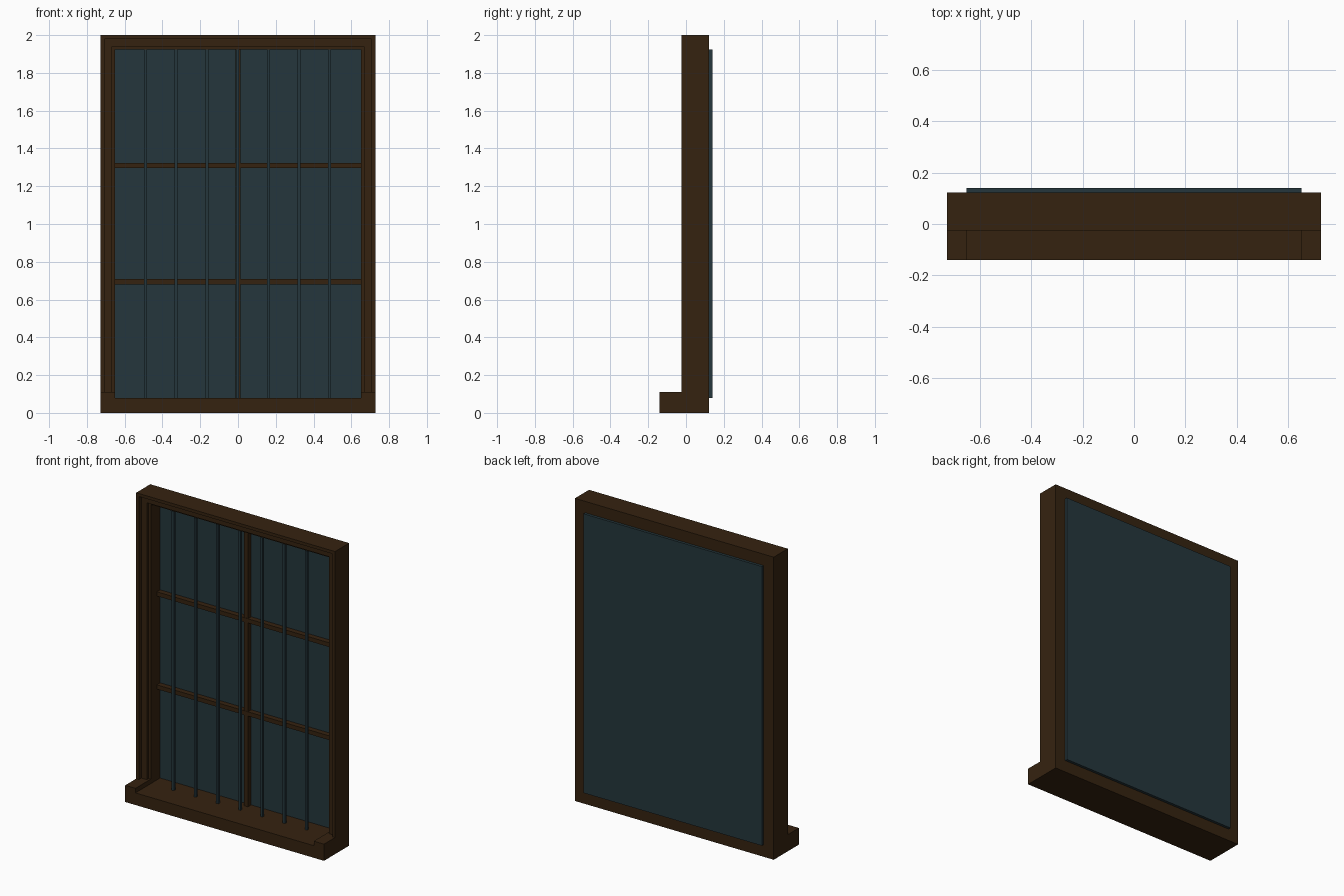
import bpy, bmesh

if "Cube" in bpy.data.objects:
    bpy.data.objects.remove(bpy.data.objects["Cube"])

def material(name, col):
    m = bpy.data.materials.new(name)
    m.diffuse_color = (*col, 1)
    m.use_nodes = True
    m.node_tree.nodes["Principled BSDF"].inputs["Base Color"].default_value = m.diffuse_color
    return m

WOOD = material("dark wood", (0.036, 0.0165, 0.005))
GLASS = material("dark blue glass", (0.018, 0.037, 0.045))

def finish(name, bm, mat):
    bmesh.ops.recalc_face_normals(bm, faces=bm.faces)
    me = bpy.data.meshes.new(name)
    bm.to_mesh(me)
    bm.free()
    me.materials.append(mat)
    ob = bpy.data.objects.new(name, me)
    bpy.context.collection.objects.link(ob)
    return ob

def box(name, x, y, z, mat):
    """Box from (min, max) ranges on each axis."""
    bm = bmesh.new()
    bmesh.ops.create_cube(bm, size=1)
    for v in bm.verts:
        for i, (a, b) in enumerate((x, y, z)):
            v.co[i] = (a + b) / 2 + v.co[i] * (b - a)
    return finish(name, bm, mat)

HALF, TOP, INSET = 0.727, 2.0, 0.075
INNER = HALF - INSET
FRONT, BACK = -0.14, 0.122
SILL, EAR = 0.08, 0.11
HEAD = TOP - INSET

# Stepped frame: one (inset, depth) section mitred round the two jambs and head
section = [(0, -0.025), (0.02, -0.025), (0.02, 0.0), (0.06, 0.0),
           (0.06, 0.02), (INSET, 0.02), (INSET, BACK), (0, BACK)]
bm = bmesh.new()
rings = []
for side, top in ((-1, False), (-1, True), (1, True), (1, False)):
    rings.append([bm.verts.new((side * (HALF - i), y, TOP - i if top else EAR))
                  for i, y in section])
n = len(section)
for a, b in zip(rings, rings[1:]):
    for k in range(n):
        bm.faces.new((a[k], a[(k + 1) % n], b[(k + 1) % n], b[k]))
bm.faces.new(rings[0])
bm.faces.new(rings[-1])
finish("stepped_frame", bm, WOOD)

# Sill with raised end blocks under the jambs
box("sill", (-INNER, INNER), (FRONT, BACK), (0, SILL), WOOD)
for side, label in ((-1, "left"), (1, "right")):
    xs = sorted((side * INNER, side * HALF))
    box(f"sill_end_{label}", xs, (FRONT, BACK), (0, EAR), WOOD)

# Glass pane, standing slightly proud of the back
box("glass_pane", (-INNER, INNER), (0.118, 0.14), (SILL, HEAD), GLASS)

# Wooden glazing bars in front of the glass
box("mullion", (-0.014, 0.014), (0.085, 0.12), (SILL, HEAD), WOOD)
for i in (1, 2):
    z = SILL + (HEAD - SILL) * i / 3
    box(f"glazing_rail_{i}", (-INNER, INNER), (0.083, 0.12), (z - 0.014, z + 0.014), WOOD)

# Upright security bars
for i in range(-3, 4):
    x = i * 0.1625 - 0.002
    box(f"security_bar_{i + 4}", (x - 0.008, x + 0.008), (0.017, 0.033), (SILL, HEAD), GLASS)
